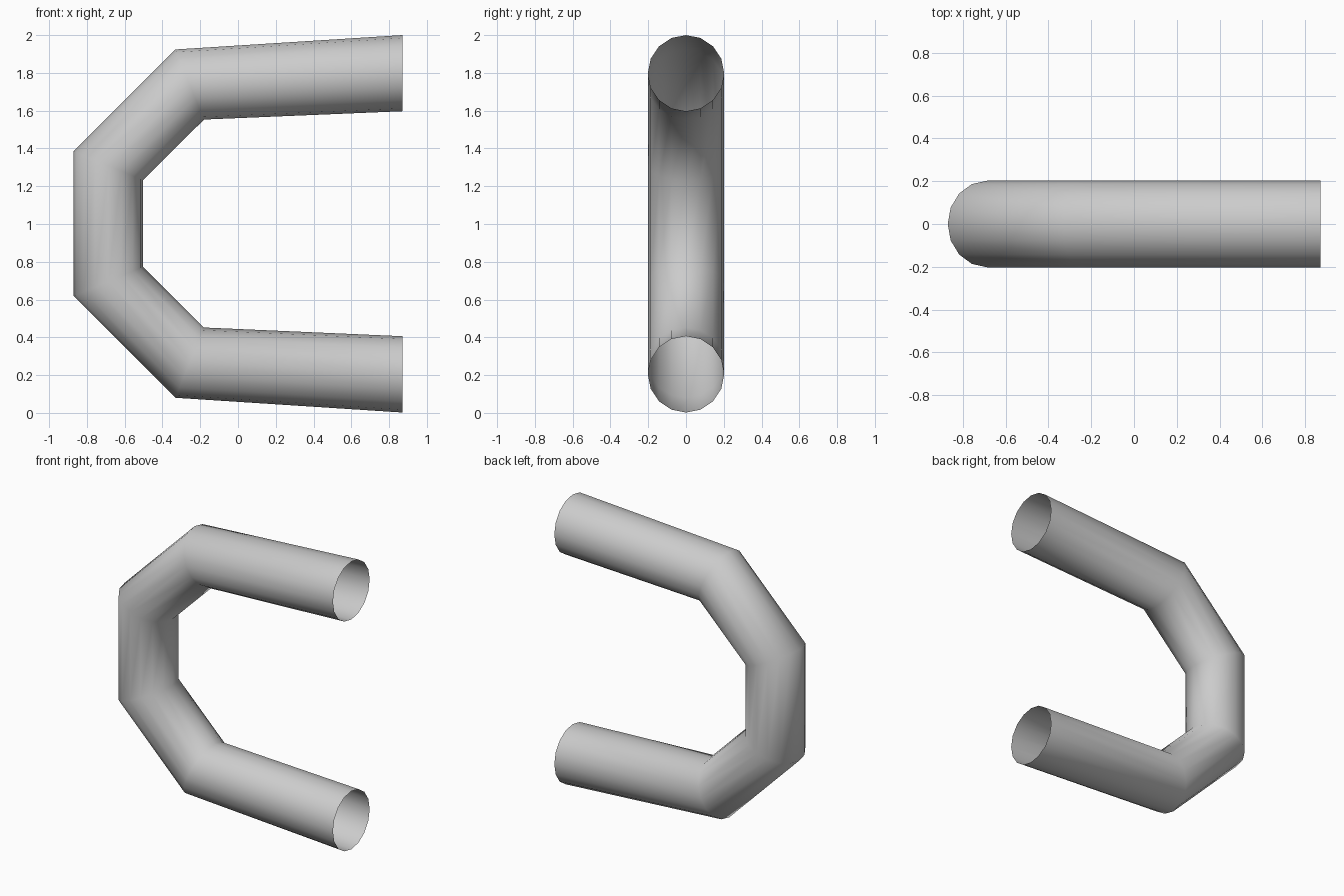
import bpy, bmesh, math

if "Cube" in bpy.data.objects:
    bpy.data.objects.remove(bpy.data.objects["Cube"])

SIDES = 16
RADIUS = 0.202

# Mitred joints along the bend: (outer x, z), (inner x, z)
JOINTS = [
    ((0.87, 2.0), (0.87, 1.597)),
    ((-0.332, 1.924), (-0.18, 1.553)),
    ((-0.87, 1.387), (-0.503, 1.232)),
    ((-0.87, 0.618), (-0.503, 0.773)),
    ((-0.332, 0.08), (-0.18, 0.452)),
    ((0.87, 0.002), (0.87, 0.406)),
]


def add_ring(bm, outer, inner):
    """Elliptical ring lying in the mitre plane of one joint."""
    cx, cz = (outer[0] + inner[0]) / 2, (outer[1] + inner[1]) / 2
    hx, hz = (outer[0] - inner[0]) / 2, (outer[1] - inner[1]) / 2
    ring = []
    for i in range(SIDES):
        a = 2 * math.pi * i / SIDES
        c = math.cos(a)
        ring.append(bm.verts.new((cx + hx * c, RADIUS * math.sin(a), cz + hz * c)))
    return ring


# Open-ended bent pipe
bm = bmesh.new()
rings = [add_ring(bm, o, i) for o, i in JOINTS]
for r0, r1 in zip(rings, rings[1:]):
    for i in range(SIDES):
        j = (i + 1) % SIDES
        bm.faces.new((r0[i], r0[j], r1[j], r1[i])).smooth = True
bmesh.ops.recalc_face_normals(bm, faces=bm.faces[:])

mesh = bpy.data.meshes.new("bent_pipe")
bm.to_mesh(mesh)
bm.free()
pipe = bpy.data.objects.new("bent_pipe", mesh)
bpy.context.collection.objects.link(pipe)
